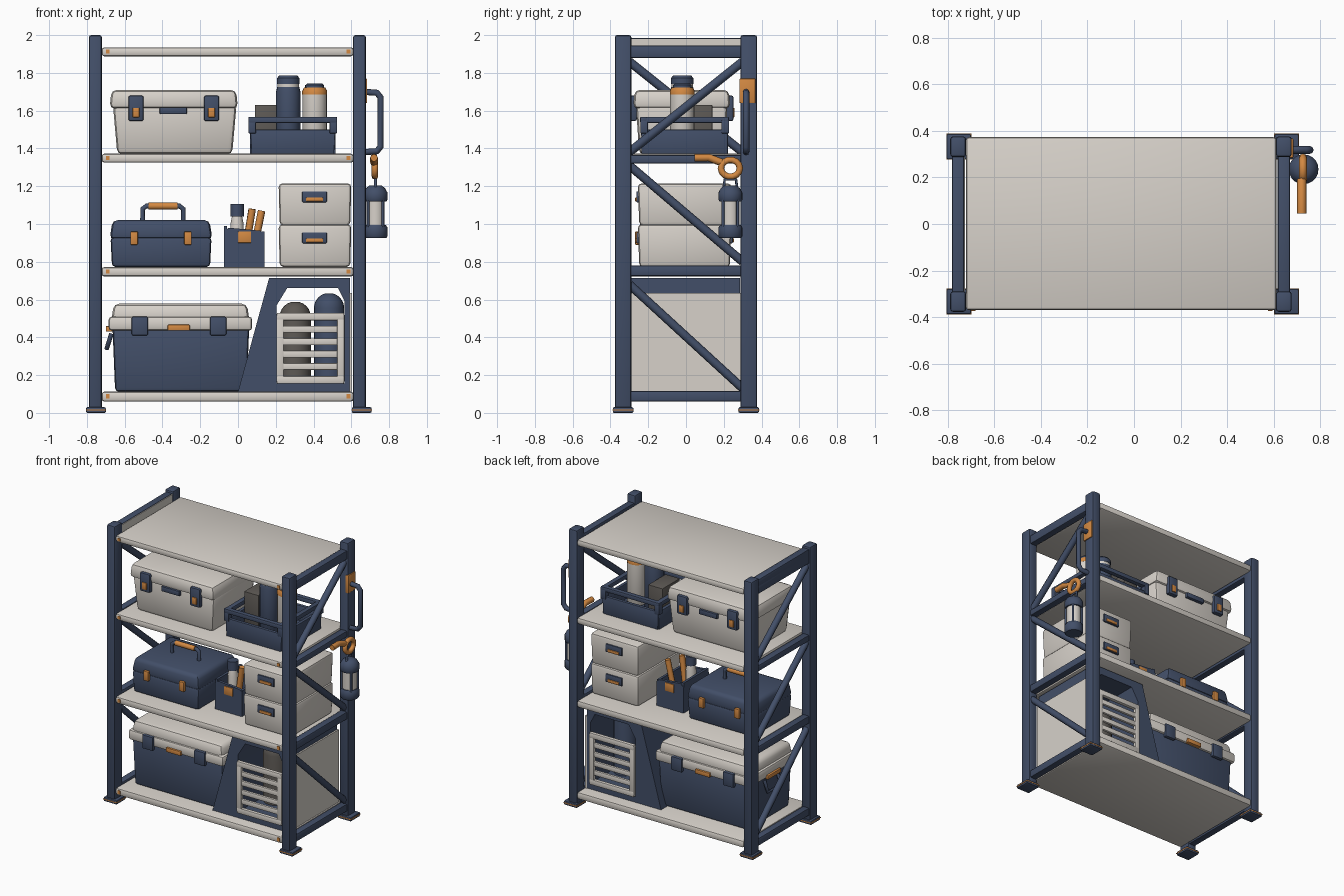
import bpy, bmesh, math
from mathutils import Vector

if "Cube" in bpy.data.objects:
    bpy.data.objects.remove(bpy.data.objects["Cube"])


def material(name, rgb):
    m = bpy.data.materials.new(name)
    m.diffuse_color = (*rgb, 1)
    m.use_nodes = True
    m.node_tree.nodes["Principled BSDF"].inputs["Base Color"].default_value = m.diffuse_color
    return m


NAVY = material("navy", (0.055, 0.078, 0.14))
LIGHT = material("warm white", (0.68, 0.64, 0.59))
ORANGE = material("orange", (0.65, 0.25, 0.055))
GREY = material("dark grey", (0.11, 0.10, 0.09))


def finish(name, bm, mat, bevel=0, smooth=True):
    if bevel:
        bmesh.ops.bevel(bm, geom=bm.edges[:], offset=bevel, segments=2, profile=0.5, affect='EDGES')
    bmesh.ops.recalc_face_normals(bm, faces=bm.faces[:])
    me = bpy.data.meshes.new(name)
    bm.to_mesh(me)
    bm.free()
    ob = bpy.data.objects.new(name, me)
    bpy.context.collection.objects.link(ob)
    me.materials.append(mat)
    if smooth:
        bpy.ops.object.select_all(action='DESELECT')
        ob.select_set(True)
        bpy.context.view_layer.objects.active = ob
        bpy.ops.object.shade_smooth_by_angle(angle=math.radians(40))
    return ob


def box(name, x, y, z, mat, bevel=0, foot=1, top=1):
    """Box from ranges; foot and top scale the lower and upper ends."""
    bm = bmesh.new()
    bmesh.ops.create_cube(bm, size=1)
    for v in bm.verts:
        s = foot if v.co.z < 0 else top
        v.co = Vector(((x[0] + x[1]) / 2 + v.co.x * s * (x[1] - x[0]),
                       (y[0] + y[1]) / 2 + v.co.y * s * (y[1] - y[0]),
                       (z[0] + z[1]) / 2 + v.co.z * (z[1] - z[0])))
    return finish(name, bm, mat, bevel)


def prism(name, pts, y, mat):
    """Polygon in x/z extruded along y."""
    bm = bmesh.new()
    f = bm.faces.new([bm.verts.new((px, y[0], pz)) for px, pz in pts])
    ext = bmesh.ops.extrude_face_region(bm, geom=[f])
    for v in ext["geom"]:
        if isinstance(v, bmesh.types.BMVert):
            v.co.y = y[1]
    return finish(name, bm, mat)


def lathe(name, x, y, prof, mat, n=20):
    """Closed solid of revolution from (radius, z) points."""
    bm = bmesh.new()
    rings = [[bm.verts.new((x + r * math.cos(math.tau * i / n), y + r * math.sin(math.tau * i / n), z))
              for i in range(n)] for r, z in prof]
    for a, b in zip(rings, rings[1:]):
        for i in range(n):
            bm.faces.new((a[i], a[(i + 1) % n], b[(i + 1) % n], b[i]))
    bm.faces.new(rings[0])
    bm.faces.new(rings[-1])
    return finish(name, bm, mat)


def tube(name, pts, r, mat, cyclic=False):
    cu = bpy.data.curves.new(name, 'CURVE')
    cu.dimensions = '3D'
    cu.bevel_depth = r
    cu.bevel_resolution = 2
    cu.use_fill_caps = True
    sp = cu.splines.new('POLY')
    sp.points.add(len(pts) - 1)
    for p, q in zip(sp.points, pts):
        p.co = (*q, 1)
    sp.use_cyclic_u = cyclic
    ob = bpy.data.objects.new(name, cu)
    bpy.context.collection.objects.link(ob)
    cu.materials.append(mat)
    return ob


XL, XR, YF, YB = -0.755, 0.643, -0.333, 0.332

# Posts and feet
for x, sx in ((XL, "left"), (XR, "right")):
    for y, sy in ((YF, "front"), (YB, "back")):
        n = f"{sy}_{sx}"
        box(n + "_post", (x - .034, x + .034), (y - .044, y + .044), (0.02, 2.0), NAVY, 0.012)
        fx = x + (0.003 if x < 0 else 0.012)
        box(n + "_foot", (fx - .052, fx + .052), (y - .054, y + .054), (0, .03), NAVY, 0.006)
        box(n + "_foot_edge", (fx - .054, fx + .054), (y - .056, y + .056), (.013, .019), ORANGE)

# Shelves with corner rivets
for i, (z0, z1) in enumerate(((.06, .112), (.722, .772), (1.325, 1.372), (1.888, 1.935))):
    box(f"shelf_{i}", (-.722, .612), (-.37, .373), (z0, z1), LIGHT, 0.014)
    for x in (-.69, .585):
        box("shelf_rivet", (x - .01, x + .01), (-.374, -.36), (z0 + .015, z1 - .012), ORANGE)

# End beams
for x, sx in ((XL, "left"), (XR, "right")):
    for z0, z1 in ((.06, .115), (.725, .78), (1.32, 1.365), (1.88, 1.945)):
        box(sx + "_end_beam", (x - .026, x + .026), (YF, YB), (z0, z1), NAVY, 0.008)
box("left_top_beam", (XL - .026, XL + .026), (YF, YB), (1.93, 1.985), NAVY, 0.008)
box("left_top_beam_liner", (XL + .024, XL + .030), (-.29, .288), (1.92, 1.98), LIGHT)

# Diagonal braces
for x, sx in ((XL, "left"), (XR, "right")):
    for z0, z1 in ((.13, .68), (.80, 1.31), (1.38, 1.86)):
        a, b = (z0, z1) if (sx == "right" and z0 > 1) else (z1, z0)
        tube(sx + "_brace", [(x, -.30, a), (x, .30, b)], 0.023, NAVY)

# Light cooler on the third shelf
box("cooler_body", (-.662, -.008), (-.265, .22), (1.37, 1.63), LIGHT, 0.025, foot=.93)
box("cooler_lid", (-.68, .0), (-.28, .235), (1.61, 1.71), LIGHT, 0.028, top=.97)
for y, s in ((-.28, -1), (.235, 1)):
    for x in (-.54, -.14):
        box("cooler_latch", (x - .04, x + .04), sorted((y - s * .02, y + s * .016)), (1.545, 1.68), NAVY, 0.01)
        box("cooler_latch_button", (x - .018, x + .018), sorted((y, y + s * .022)), (1.565, 1.615), ORANGE, .004)
    box("cooler_plate", (-.415, -.27), sorted((y - s * .02, y + s * .006)), (1.582, 1.618), NAVY, .005)

# Open crate with handle slots
box("crate_floor", (.075, .505), (-.22, .215), (1.37, 1.39), NAVY)
for y in (-.225, .21):
    box("crate_long_wall", (.065, .515), (y - .012, y + .012), (1.37, 1.50), NAVY, .004, foot=.97)
for x in (.075, .505):
    box("crate_end_wall", (x - .012, x + .012), (-.225, .215), (1.37, 1.50), NAVY, .004)
    for y in (-.222, .208):
        box("crate_corner", (x - .02, x + .02), (y - .02, y + .02), (1.48, 1.55), NAVY, .004)
for y in (-.225, .21):
    box("crate_long_rim", (.055, .525), (y - .018, y + .018), (1.535, 1.567), NAVY, .006)
for x in (.075, .505):
    box("crate_end_rim", (x - .018, x + .018), (-.24, .225), (1.535, 1.567), NAVY, .006)

# Crate contents
box("small_grey_box", (.09, .205), (-.06, .14), (1.39, 1.63), GREY, .004)
lathe("navy_bottle", .266, -.02, [(.06, 1.39), (.065, 1.4), (.065, 1.70), (.058, 1.725)], NAVY)
lathe("navy_bottle_band", .266, -.02, [(.057, 1.72), (.057, 1.745)], LIGHT)
lathe("navy_bottle_cap", .266, -.02, [(.06, 1.742), (.06, 1.772), (.048, 1.785)], NAVY)
lathe("light_bottle", .406, -.02, [(.06, 1.39), (.065, 1.4), (.065, 1.69)], LIGHT)
lathe("light_bottle_band", .406, -.02, [(.066, 1.685), (.066, 1.705), (.056, 1.722)], ORANGE)
lathe("light_bottle_cap", .406, -.02, [(.05, 1.72), (.05, 1.735), (.04, 1.743)], NAVY)

# Toolbox on the second shelf
box("toolbox_body", (-.675, -.14), (-.25, .19), (.773, .93), NAVY, .018, foot=.97)
box("toolbox_lid", (-.68, -.135), (-.255, .195), (.92, 1.02), NAVY, .025, top=.94)
tube("toolbox_handle", [(-.505, -.03, 1.0), (-.505, -.03, 1.08), (-.485, -.03, 1.095),
                        (-.31, -.03, 1.095), (-.29, -.03, 1.08), (-.29, -.03, 1.0)], .013, NAVY)
tube("toolbox_grip", [(-.475, -.03, 1.095), (-.32, -.03, 1.095)], .019, ORANGE)
for x in (-.55, -.265):
    for y in (-.258, .198):
        box("toolbox_latch", (x - .02, x + .02), (y - .012, y + .012), (.89, .96), ORANGE, .005)

# Tool caddy
box("caddy_floor", (-.072, .138), (-.15, .13), (.773, .80), NAVY)
for y in (-.145, .125):
    prism("caddy_side", [(-.075, .773), (.14, .773), (.14, .95), (.115, .965), (-.05, .98), (-.075, .96)],
          (y - .01, y + .01), NAVY)
for x, h in ((-.066, .99), (.131, .96)):
    box("caddy_end", (x - .009, x + .009), (-.15, .13), (.773, h), NAVY)
box("caddy_label", (0, .07), (-.161, -.15), (.90, .96), ORANGE, .003)
box("caddy_label_back", (0, .07), (.13, .141), (.90, .96), ORANGE, .003)
lathe("caddy_bottle", -.005, -.05, [(.035, .80), (.035, 1.0), (.025, 1.05)], LIGHT, 12)
lathe("caddy_bottle_cap", -.005, -.05, [(.036, 1.04), (.036, 1.105)], NAVY, 12)
tube("caddy_tool", [(.03, -.05, .80), (.075, -.06, 1.08)], .02, ORANGE)
tube("caddy_tool", [(.07, .02, .80), (.125, .03, 1.07)], .02, ORANGE)

# Stacked bins
for z0, z1 in ((.773, .998), (.992, 1.215)):
    box("storage_bin", (.215, .60), (-.255, .24), (z0, z1), LIGHT, .02, foot=.97)
    for y in (-.255, .24):
        box("bin_handle", (.34, .47), (y - .008, y + .008), (z1 - .10, z1 - .042), NAVY, .004)
        box("bin_pull", (.36, .45), (y - .014, y + .014), (z1 - .095, z1 - .075), ORANGE, .003)

# Large chest on the bottom shelf
box("chest_body", (-.665, .06), (-.265, .235), (.112, .47), NAVY, .02, foot=.96)
box("chest_lid_rim", (-.685, .075), (-.28, .25), (.435, .51), LIGHT, .018)
box("chest_lid", (-.672, .062), (-.27, .24), (.48, .578), LIGHT, .028, top=.96)
for y in (-.28, .25):
    for x in (-.52, -.105):
        box("chest_latch", (x - .043, x + .043), (y - .014, y + .014), (.41, .51), NAVY, .008)
    box("chest_pull", (-.372, -.255), (y - .014, y + .014), (.435, .467), ORANGE, .005)
box("chest_side_pull", (-.70, -.66), (-.09, .06), (.43, .46), ORANGE, .005)
tube("chest_side_handle", [(-.67, -.09, .42), (-.695, -.09, .34), (-.695, .06, .34), (-.67, .06, .42)], .012, NAVY)

# Open carrier with slatted doors
Y = (-.29, .285)
prism("carrier_left_wall", [(.0, .112), (.205, .112), (.205, .57), (.26, .66), (.26, .715), (.165, .715)], Y, NAVY)
prism("carrier_roof", [(.26, .66), (.53, .66), (.565, .59), (.565, .112), (.592, .112), (.592, .715), (.26, .715)], Y, NAVY)
box("carrier_floor", (.205, .58), Y, (.112, .155), NAVY)
box("carrier_side_panel", (.59, .603), (-.30, .29), (.112, .635), LIGHT)
for y in (-.297, .292):
    for z0, z1 in ((.155, .195), (.49, .53)):
        box("door_rail", (.205, .562), (y - .014, y + .014), (z0, z1), LIGHT, .006)
    for x in (.223, .544):
        box("door_stile", (x - .02, x + .02), (y - .013, y + .013), (.165, .52), LIGHT, .006)
    for i in range(4):
        z = .245 + i * .066
        box("door_slat", (.225, .542), (y - .01, y + .01), (z - .018, z + .018), LIGHT, .005)
for n, x, top, r, m in (("grey_canister", .303, .59, .083, GREY), ("navy_canister", .482, .635, .08, NAVY)):
    lathe(n, x, 0, [(r, .155), (r, top - r)] +
          [(r * math.cos(a * .26), top - r + r * math.sin(a * .26)) for a in range(1, 6)], m)

# Handle on the right post
tube("side_handle", [(.66, .318, 1.70), (.735, .318, 1.695), (.755, .318, 1.67), (.755, .318, 1.41),
                     (.735, .318, 1.385), (.66, .318, 1.38)], .017, NAVY)
box("side_handle_clip", (.66, .684), (.283, .368), (1.64, 1.77), ORANGE, .005)

# Hook and lantern
lx, ly = .728, .235
tube("lantern_hook_arm", [(.72, .045, 1.35), (.72, .12, 1.352), (.72, .19, 1.325)], .02, ORANGE)
tube("lantern_hook_ring", [(.725, ly + .05 * math.cos(a * math.tau / 14), 1.295 + .045 * math.sin(a * math.tau / 14))
                           for a in range(14)], .017, ORANGE, True)
tube("lantern_bail", [(lx, ly - .035, 1.19), (lx, ly - .03, 1.235), (lx, ly + .03, 1.235), (lx, ly + .035, 1.19)], .008, NAVY)
lathe("lantern_cap", lx, ly, [(.058, 1.12), (.064, 1.13), (.064, 1.165), (.05, 1.19), (.03, 1.205)], NAVY)
lathe("lantern_glass", lx, ly, [(.048, .98), (.048, 1.13)], LIGHT)
lathe("lantern_base", lx, ly, [(.056, .925), (.064, .935), (.064, .98), (.055, .995)], NAVY)
for i in range(4):
    a = math.tau * (i + .5) / 4
    px, py = lx + .055 * math.cos(a), ly + .055 * math.sin(a)
    tube("lantern_bar", [(px, py, .98), (px, py, 1.13)], .008, NAVY)
